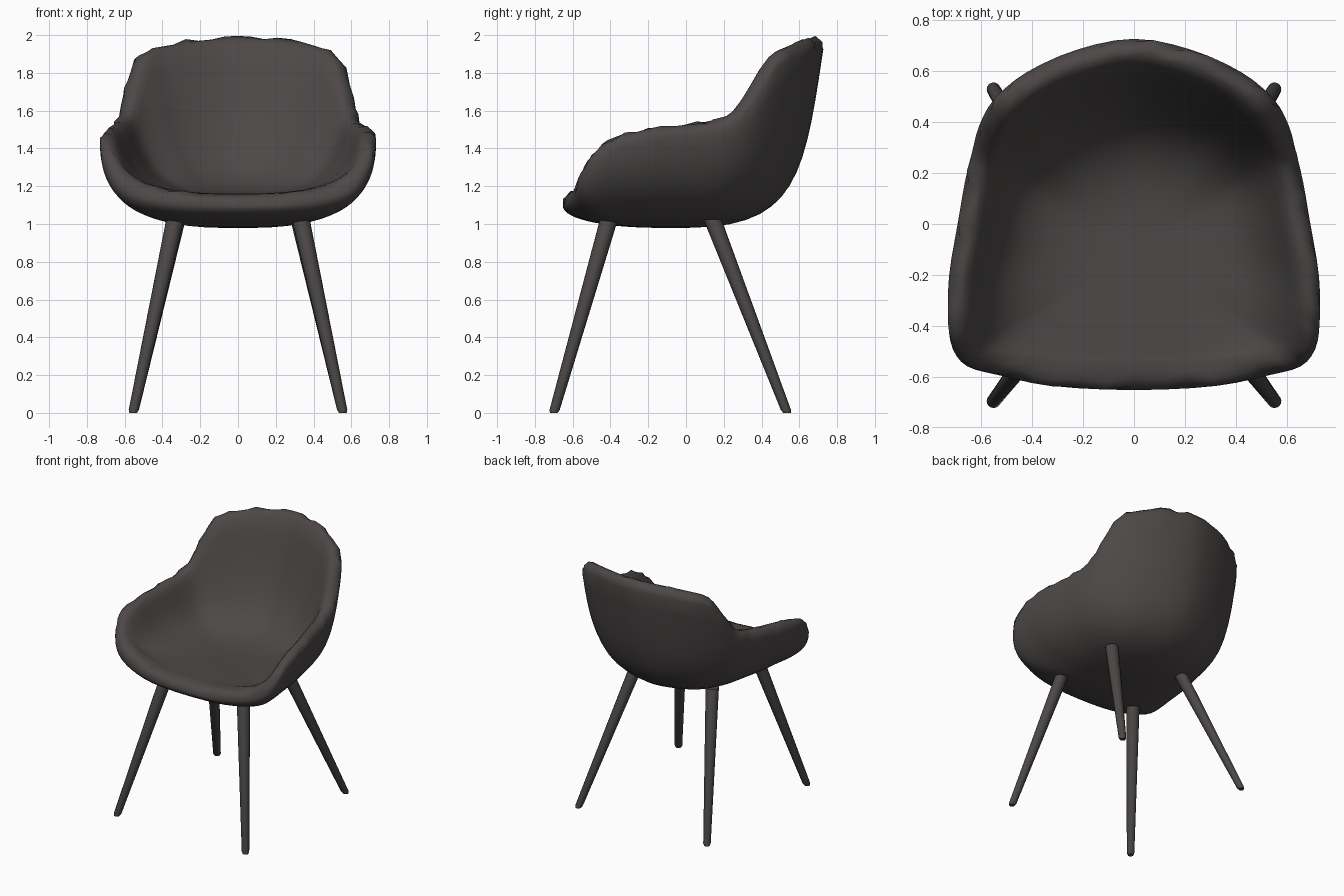
import bpy, bmesh, math, random
from mathutils import Vector

if "Cube" in bpy.data.objects:
    bpy.data.objects.remove(bpy.data.objects["Cube"])

random.seed(4)


def material(name, rgb):
    m = bpy.data.materials.new(name)
    m.diffuse_color = (*rgb, 1)
    m.use_nodes = True
    m.node_tree.nodes["Principled BSDF"].inputs["Base Color"].default_value = m.diffuse_color
    return m


fabric = material("charcoal fabric", (0.072, 0.065, 0.063))
wood = material("dark stained wood", (0.070, 0.064, 0.062))


def finish(name, bm, mat, angle):
    bmesh.ops.recalc_face_normals(bm, faces=bm.faces)
    me = bpy.data.meshes.new(name)
    bm.to_mesh(me)
    bm.free()
    me.materials.append(mat)
    ob = bpy.data.objects.new(name, me)
    bpy.context.collection.objects.link(ob)
    bpy.ops.object.select_all(action='DESELECT')
    ob.select_set(True)
    bpy.context.view_layer.objects.active = ob
    bpy.ops.object.shade_smooth_by_angle(angle=angle)
    return ob


def bezier(a, b, c, d, n):
    pts = []
    for i in range(n + 1):
        t = i / n
        u = 1 - t
        pts.append(a * u**3 + b * (3 * u * u * t) + c * (3 * u * t * t) + d * t**3)
    return pts


def catmull(p, i, t):
    n = len(p)
    a, b, c, d = (p[(i + k) % n] for k in (-1, 0, 1, 2))
    return 0.5 * (2 * b + (c - a) * t + (2 * a - 5 * b + 4 * c - d) * t * t
                  + (3 * b - a - 3 * c + d) * t**3)


# Rim of the tub seat: right half from front to back, then mirrored
half = [Vector(p) for p in (
    (0, -0.61, 1.155), (0.3, -0.60, 1.165), (0.5, -0.565, 1.21), (0.62, -0.535, 1.29),
    (0.675, -0.47, 1.39), (0.69, -0.37, 1.46), (0.685, -0.2, 1.50), (0.65, 0.0, 1.525),
    (0.625, 0.15, 1.55), (0.60, 0.26, 1.60), (0.575, 0.36, 1.74), (0.52, 0.46, 1.89),
    (0.40, 0.56, 1.945), (0.21, 0.645, 1.975), (0, 0.685, 1.985))]
rim_keys = half + [Vector((-p.x, p.y, p.z)) for p in half[-2:0:-1]]
rim = [catmull(rim_keys, i, k / 3) for i in range(len(rim_keys)) for k in range(3)]

CENTRE = Vector((0, -0.1, 0))
BOTTOM, CUSHION = 0.98, 1.155


def at(p, scale, z):
    return Vector((CENTRE.x + (p.x - CENTRE.x) * scale,
                   CENTRE.y + (p.y - CENTRE.y) * scale, z))


def column(r):
    """Section from under the seat, up the outside, over the rim, to the cushion."""
    h = r.z - BOTTOM
    tall = min(1, max(0, (h - 0.5) / 0.45))
    low = min(1, max(0, (0.35 - h) / 0.17))      # 1 along the front edge
    out = Vector((r.x - CENTRE.x, r.y - CENTRE.y, 0)).normalized()
    outer = r + out * 0.042 + Vector((0, 0, -0.06))
    inner = r - out * (0.055 + 0.02 * low) + Vector((0, 0, -0.03 + 0.036 * low))
    wobble = out * random.uniform(-0.012, 0.012)
    top = r + wobble + Vector((0, 0, random.uniform(-0.008, 0.012)))
    outside = bezier(at(r, 0.15, BOTTOM), at(r, 0.71 + 0.17 * h, BOTTOM + 0.004),
                     at(outer, 1 - 0.12 * tall, BOTTOM + (0.48 - 0.18 * tall) * (outer.z - BOTTOM)),
                     outer, 14)
    inside = bezier(inner, at(r, 0.79 - 0.09 * tall, CUSHION + (0.38 - 0.03 * tall) * (inner.z - CUSHION)),
                    at(r, 0.75 - 0.06 * tall, CUSHION + 0.01), at(r, 0.12, CUSHION), 14)
    shoulder_out = r + out * 0.032 + wobble + Vector((0, 0, -0.02))
    shoulder_in = r - out * 0.03 + Vector((0, 0, -0.006 + 0.009 * low))
    return outside + [shoulder_out, top, shoulder_in] + inside


# Seat shell
bm = bmesh.new()
cols = [[bm.verts.new(p) for p in column(r)] for r in rim]
for a, b in zip(cols, cols[1:] + cols[:1]):
    for i in range(len(a) - 1):
        bm.faces.new((a[i], b[i], b[i + 1], a[i + 1]))
for end, z in ((0, BOTTOM), (-1, CUSHION)):
    hub = bm.verts.new((CENTRE.x, CENTRE.y, z))
    for a, b in zip(cols, cols[1:] + cols[:1]):
        bm.faces.new((a[end], b[end], hub))
finish("seat_shell", bm, fabric, 1.2)


# Splayed tapered legs
def leg(name, foot, head):
    bm = bmesh.new()
    foot, head = Vector(foot), Vector(head)
    rings = []
    for t, rad in ((0, 0.020), (0.015, 0.027), (1, 0.048)):
        c = foot.lerp(head, t)
        rings.append([bm.verts.new((c.x + rad * math.cos(k * math.tau / 16),
                                    c.y + rad * math.sin(k * math.tau / 16), c.z))
                      for k in range(16)])
    for lo, hi in zip(rings, rings[1:]):
        for k in range(16):
            j = (k + 1) % 16
            bm.faces.new((lo[k], lo[j], hi[j], hi[k]))
    bm.faces.new(rings[0])
    bm.faces.new(rings[-1])
    finish(name, bm, wood, 0.7)


for side, s in (("right", 1), ("left", -1)):
    leg("front_leg_" + side, (s * 0.555, -0.70, 0), (s * 0.33, -0.405, 1.035))
    leg("back_leg_" + side, (s * 0.555, 0.535, 0), (s * 0.325, 0.14, 1.025))
